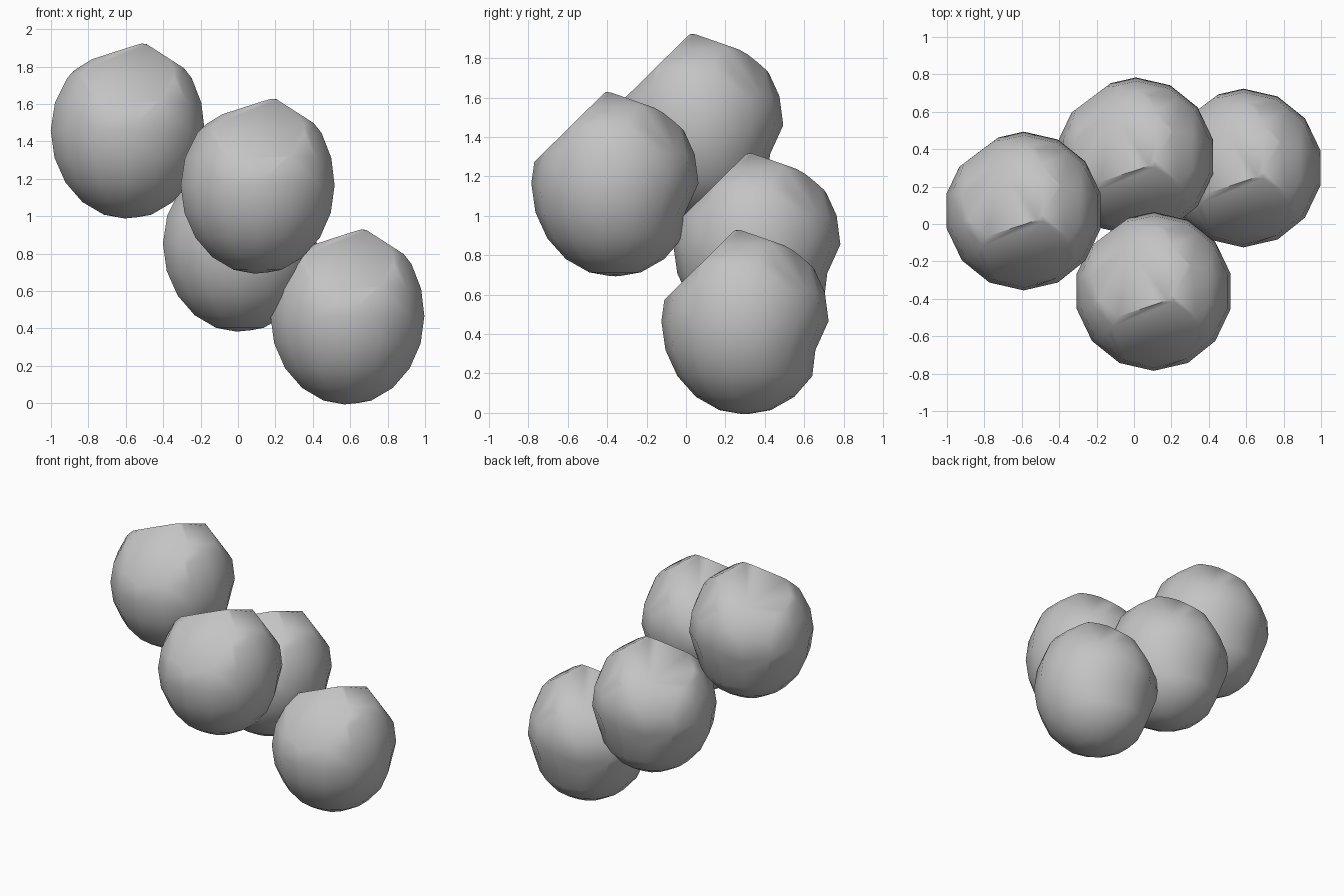
import bpy
import bmesh
import math
from mathutils import Vector

default = bpy.data.objects.get("Cube")
if default:
    bpy.data.objects.remove(default, do_unlink=True)

# One stone-grey material
grey = bpy.data.materials.new("stone_grey")
grey.use_nodes = True
colour = (0.55, 0.55, 0.55, 1)
grey.diffuse_color = colour
grey.node_tree.nodes["Principled BSDF"].inputs["Base Color"].default_value = colour


def boulder_mesh():
    """Coarse rounded stone with a flattened upper front and a pointed crown."""
    bm = bmesh.new()
    bmesh.ops.create_uvsphere(bm, u_segments=14, v_segments=10, radius=1)
    for v in bm.verts:
        x, y, z = v.co
        v.co = (x * 0.422, y * 0.425, z * 0.475)
        # Lean the crown sideways and press a shallow groove into the back
        v.co.x += 0.12 * max(v.co.z, 0) ** 2
        if y > 0:
            v.co.y -= 0.05 * y * math.exp(-((v.co.z + 0.15) / 0.08) ** 2)
    # Chip flat areas off the sphere: (outward direction, distance)
    chips = [
        ((0, -0.70, 0.71), 0.365),
        ((0, 0.33, 0.94), 0.428),
        ((-0.28, 0, 0.96), 0.424),
        ((0.54, 0, 0.84), 0.442),
        ((-0.6, 0.8, 0), 0.395),
        ((-0.37, 0.25, 0.89), 0.376),
        ((-0.24, 0.35, 0.91), 0.386),
        ((-0.54, 0.67, 0.51), 0.388),
        ((-0.15, 0.57, 0.80), 0.413),
        ((0.50, 0.66, 0.55), 0.41),
        ((-0.67, -0.06, 0.73), 0.43),
        ((-0.85, 0.39, -0.35), 0.396),
        ((0.1, 0, -1), 0.468),
    ]
    for direction, distance in chips:
        normal = Vector(direction).normalized()
        geom = bm.verts[:] + bm.edges[:] + bm.faces[:]
        bmesh.ops.bisect_plane(bm, geom=geom, dist=0.001, plane_co=normal * distance,
                               plane_no=normal, clear_outer=True)
        bmesh.ops.holes_fill(bm, edges=[e for e in bm.edges if e.is_boundary])
    bmesh.ops.remove_doubles(bm, verts=bm.verts[:], dist=0.02)
    bmesh.ops.recalc_face_normals(bm, faces=bm.faces[:])
    mesh = bpy.data.meshes.new("boulder")
    bm.to_mesh(mesh)
    bm.free()
    mesh.materials.append(grey)
    return mesh


# Four copies of the stone, cascading from upper left to lower right
mesh = boulder_mesh()
places = {
    "top_boulder": (-0.59, 0.07, 1.46),
    "front_boulder": (0.105, -0.36, 1.165),
    "back_boulder": (0.01, 0.36, 0.855),
    "bottom_boulder": (0.585, 0.30, 0.466),
}
for name, position in places.items():
    stone = bpy.data.objects.new(name, mesh)
    stone.location = position
    bpy.context.collection.objects.link(stone)
    stone.select_set(True)
    bpy.context.view_layer.objects.active = stone
bpy.ops.object.shade_smooth_by_angle(angle=math.radians(60))
